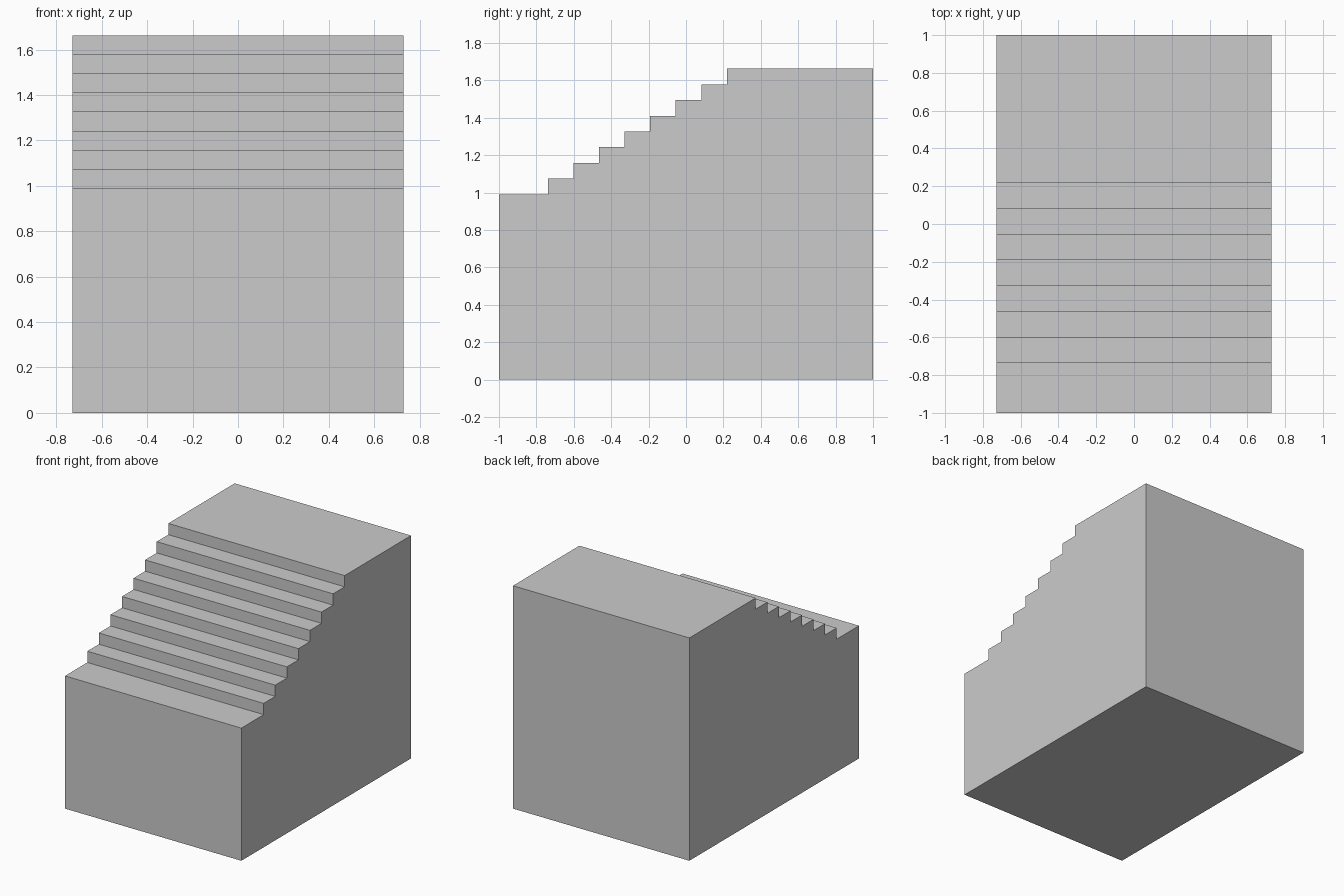
import bpy, bmesh

if "Cube" in bpy.data.objects:
    bpy.data.objects.remove(bpy.data.objects["Cube"])

HALF_W = 0.728
STEPS = 8
Y0, Y1 = -0.737, 0.218      # first and last riser
Z0, Z1 = 0.99, 1.663        # lower landing and upper platform heights

# Side profile: block outline with a stepped upper edge
run = (Y1 - Y0) / (STEPS - 1)
rise = (Z1 - Z0) / STEPS
profile = [(1, 0), (1, Z1)]
for i in reversed(range(STEPS)):
    y = Y0 + i * run
    profile += [(y, Z0 + (i + 1) * rise), (y, Z0 + i * rise)]
profile += [(-1, Z0), (-1, 0)]

# Extrude the profile across the width
bm = bmesh.new()
side = bm.faces.new([bm.verts.new((-HALF_W, y, z)) for y, z in profile])
ext = bmesh.ops.extrude_face_region(bm, geom=[side], use_keep_orig=True)
verts = [g for g in ext["geom"] if isinstance(g, bmesh.types.BMVert)]
bmesh.ops.translate(bm, verts=verts, vec=(2 * HALF_W, 0, 0))
bmesh.ops.recalc_face_normals(bm, faces=bm.faces)

mesh = bpy.data.meshes.new("stair_block")
bm.to_mesh(mesh)
bm.free()
bpy.context.collection.objects.link(bpy.data.objects.new("stair_block", mesh))
